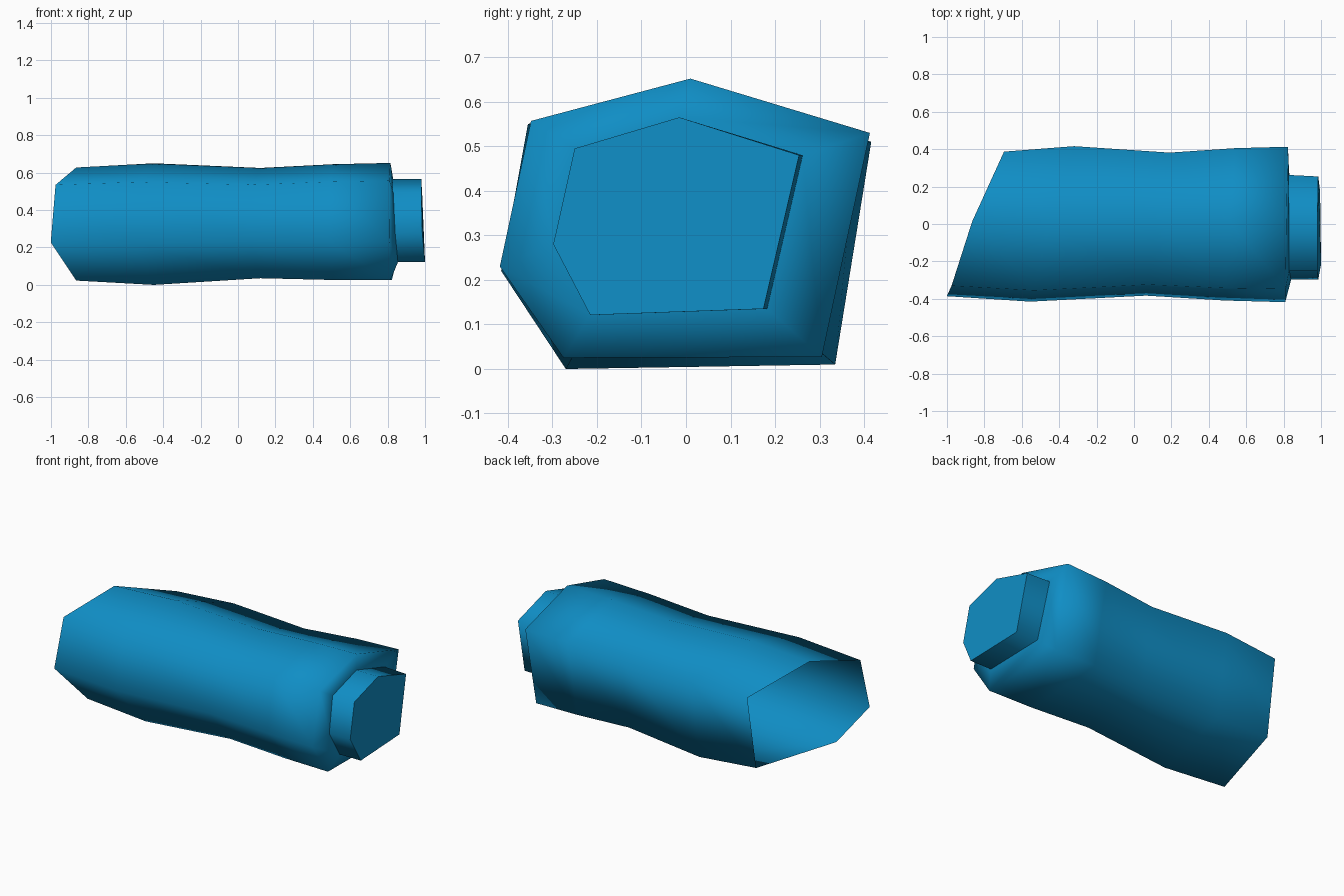
import bpy

if "Cube" in bpy.data.objects:
    bpy.data.objects.remove(bpy.data.objects["Cube"])

blue = bpy.data.materials.new("bright_blue")
blue.diffuse_color = (0.005, 0.27, 0.56, 1)
blue.use_nodes = True
blue.node_tree.nodes["Principled BSDF"].inputs["Base Color"].default_value = blue.diffuse_color

# Six-sided cross-sections (y, z), starting at the top corner
OPEN_END = [(0.015, 0.65), (0.416, 0.51), (0.335, 0.01), (-0.27, 0.0), (-0.415, 0.22), (-0.355, 0.55)]
WRIST_END = [(0.01, 0.652), (0.413, 0.53), (0.305, 0.027), (-0.275, 0.025), (-0.418, 0.23), (-0.348, 0.557)]
CUFF = [(-0.015, 0.565), (0.262, 0.48), (0.182, 0.135), (-0.215, 0.121), (-0.298, 0.28), (-0.25, 0.495)]
SKEW = [0, 1, 0.95, 0, -0.8, -0.65]     # how far each corner leans along x
MID = 0.33


def ring(x, skew, scale, t):
    """Cross-section blended between both ends, scaled about the axis."""
    pts = []
    for (y0, z0), (y1, z1), k in zip(OPEN_END, WRIST_END, SKEW):
        y, z = y0 + (y1 - y0) * t, z0 + (z1 - z0) * t
        pts.append((x + skew * k, y * scale, MID + (z - MID) * scale))
    return pts


def tube(name, rings, cap=False):
    """Skin a list of rings with smooth sides and an optional flat end."""
    verts = [p for r in rings for p in r]
    faces = []
    for i in range(len(rings) - 1):
        for j in range(6):
            a, b = i * 6 + j, i * 6 + (j + 1) % 6
            faces.append((a, b, b + 6, a + 6))
    if cap:
        base = len(verts)
        verts += rings[-1]              # own corners keep the cap edge crisp
        faces.append(tuple(base + j for j in reversed(range(6))))
    mesh = bpy.data.meshes.new(name)
    mesh.from_pydata(verts, [], [f[::-1] for f in faces])
    mesh.materials.append(blue)
    for p in mesh.polygons:
        p.use_smooth = len(p.vertices) == 4
    obj = bpy.data.objects.new(name, mesh)
    bpy.context.collection.objects.link(obj)
    return obj


# Cuff rings: root set against the sleeve shoulder, and outer end
root = [(x, y, z) for x, (y, z) in zip((0.83, 0.83, 0.85, 0.855, 0.84, 0.83), CUFF)]
tip = [(x, y - 0.008 * (y > 0), z) for x, (y, z) in zip((0.98, 0.985, 0.995, 1.0, 0.985, 0.98), CUFF)]

# Sleeve: open slanted end, two swells and a shoulder closing in on the cuff
tube("sleeve", [
    ring(-0.865, 0.17, 0.93, 0),
    ring(-0.45, 0.13, 1.0, 0),
    ring(0.12, 0.07, 0.92, 0.4),
    ring(0.51, 0.03, 0.98, 0.8),
    ring(0.815, 0.008, 1.0, 1),
    root,
])
tube("cuff", [root, tip], cap=True)
